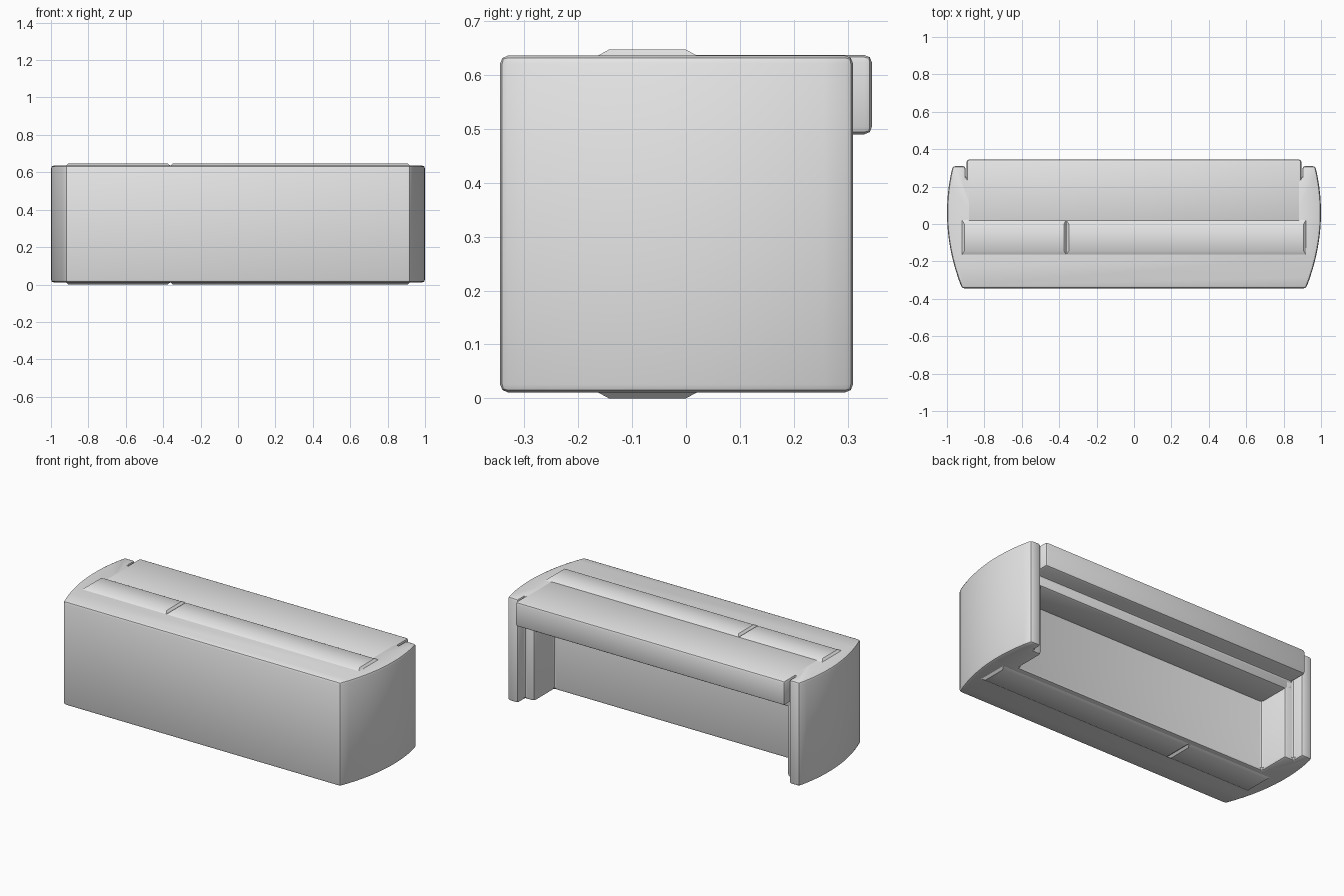
import bpy, bmesh
from mathutils import Vector

if "Cube" in bpy.data.objects:
    bpy.data.objects.remove(bpy.data.objects["Cube"])

grey = bpy.data.materials.new("light_grey")
grey.diffuse_color = (0.8, 0.8, 0.8, 1)
grey.use_nodes = True
grey.node_tree.nodes["Principled BSDF"].inputs["Base Color"].default_value = grey.diffuse_color


def finish(name, bm, bevel):
    """Turn a bmesh into a smooth-shaded object with softened edges."""
    bmesh.ops.recalc_face_normals(bm, faces=bm.faces)
    mesh = bpy.data.meshes.new(name)
    bm.to_mesh(mesh)
    bm.free()
    mesh.materials.append(grey)
    ob = bpy.data.objects.new(name, mesh)
    bpy.context.collection.objects.link(ob)
    bpy.ops.object.select_all(action='DESELECT')
    bpy.context.view_layer.objects.active = ob
    ob.select_set(True)
    if bevel:
        mod = ob.modifiers.new("soft_edges", 'BEVEL')
        mod.width = bevel
        mod.segments = 2
        mod.limit_method = 'ANGLE'
        mod.angle_limit = 0.6
        bpy.ops.object.modifier_apply(modifier=mod.name)
    bpy.ops.object.shade_smooth_by_angle(angle=0.5)
    return ob


def prism(name, points, start, offset, bevel):
    """Extrude a closed outline along the offset vector."""
    bm = bmesh.new()
    face = bm.faces.new([bm.verts.new(start(p)) for p in points])
    moved = bmesh.ops.extrude_face_region(bm, geom=[face])['geom']
    verts = [v for v in moved if isinstance(v, bmesh.types.BMVert)]
    bmesh.ops.translate(bm, verts=verts, vec=Vector(offset))
    return finish(name, bm, bevel)


FRONT, BACK, LOW, HIGH = -0.345, 0.31, 0.011, 0.636

# Counter body: front mass with bowed end walls and a stepped open bay behind
bow = []
for i in range(13):
    y = FRONT + (BACK - FRONT) * i / 12
    bow.append((1 - 0.49 * (y - 0.06) ** 2, y))
half = bow + [(0.90, BACK), (0.90, 0.24), (0.84, 0.24), (0.84, 0.05)]
outline = half + [(-x, y) for x, y in reversed(half)]
prism("counter_body", outline, lambda p: (p[0], p[1], LOW),
      (0, 0, HIGH - LOW), 0.015)

# Counter top: overhanging slab with a stepped underside
section = [(0.0, 0.43), (0.24, 0.43), (0.24, 0.49), (0.345, 0.49),
           (0.345, 0.637), (0.0, 0.637)]
prism("counter_top", section, lambda p: (-0.895, p[0], p[1]),
      (1.79, 0, 0), 0.014)


# Shallow raised bands on the top and the underside, split by a seam
def band(name, x0, x1, base, tip):
    bm = bmesh.new()
    rings = []
    for z, grow in ((base, 0.0), (tip, 0.022)):
        a, b = x0 + grow * 0.6, x1 - grow * 0.6
        c, d = -0.165 + grow, 0.022 - grow
        rings.append([bm.verts.new((x, y, z))
                      for x, y in ((a, c), (b, c), (b, d), (a, d))])
    for ring in rings:
        bm.faces.new(ring)
    for i in range(4):
        j = (i + 1) % 4
        bm.faces.new((rings[0][i], rings[0][j], rings[1][j], rings[1][i]))
    finish(name, bm, 0)


for side, x0, x1 in (("left", -0.92, -0.362), ("right", -0.362, 0.92)):
    band("top_band_" + side, x0, x1, 0.635, 0.647)
    band("bottom_band_" + side, x0, x1, 0.012, 0.0)
